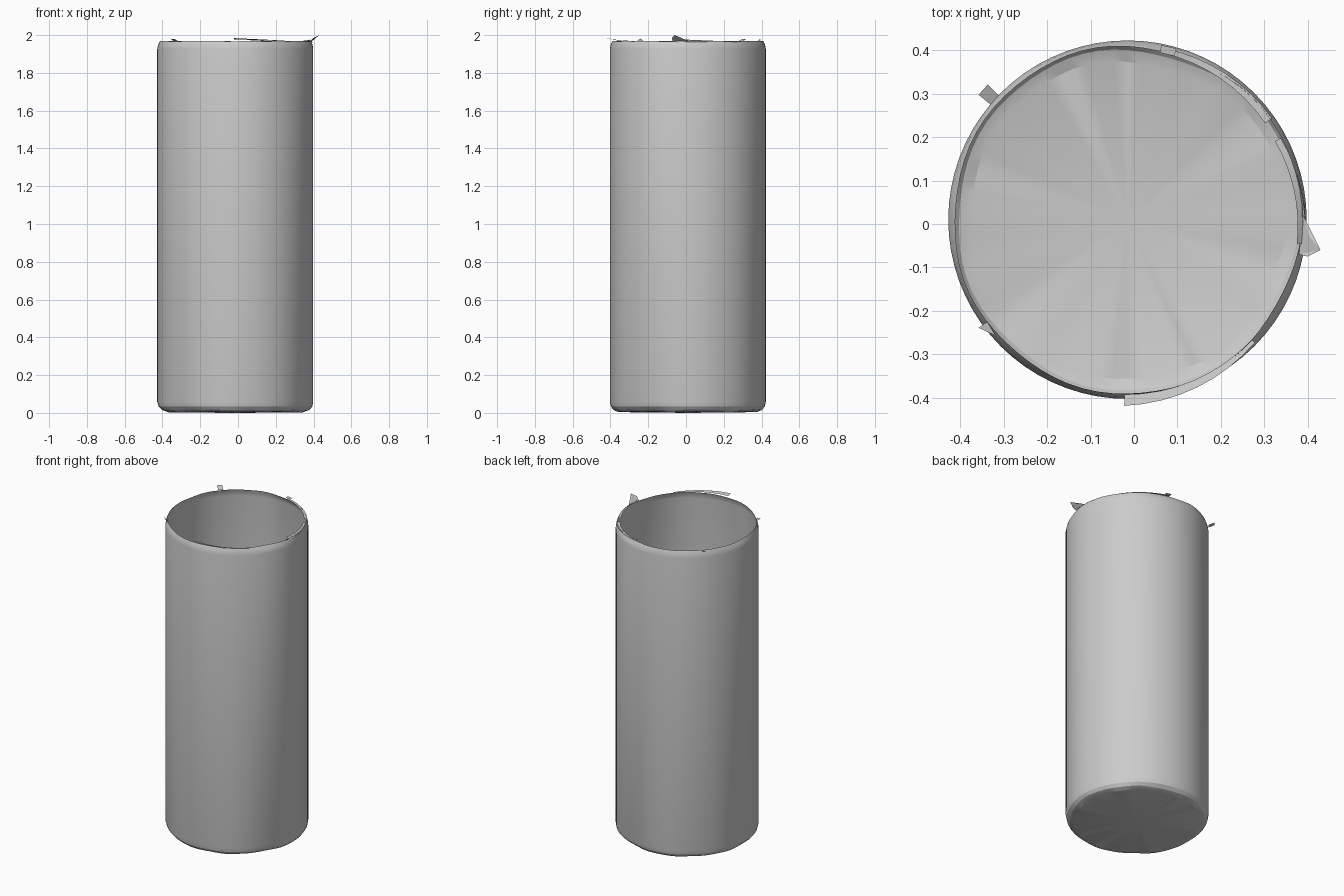
import bpy, bmesh, math
from mathutils import Vector

old = bpy.data.objects.get("Cube")
if old:
    bpy.data.objects.remove(old, do_unlink=True)

SIDES = 72
CX, CY, RADIUS = -0.015, 0.01, 0.413

metal = bpy.data.materials.new("light_grey_metal")
metal.use_nodes = True
metal.diffuse_color = (0.6, 0.6, 0.6, 1)
metal.node_tree.nodes["Principled BSDF"].inputs["Base Color"].default_value = (0.6, 0.6, 0.6, 1)


def finish(name, bm, angle=20):
    mesh = bpy.data.meshes.new(name)
    bm.to_mesh(mesh)
    bm.free()
    obj = bpy.data.objects.new(name, mesh)
    bpy.context.collection.objects.link(obj)
    mesh.materials.append(metal)
    bpy.ops.object.select_all(action="DESELECT")
    obj.select_set(True)
    bpy.context.view_layer.objects.active = obj
    bpy.ops.object.shade_smooth_by_angle(angle=math.radians(angle))
    return obj


def wobble(a):
    """Gentle unevenness around the crimped edges, from -1 to 1."""
    return (math.sin(3 * a + 0.6) + math.sin(7 * a + 2) + math.sin(4 * a)) / 3


# Thin open can: floor, rounded foot, straight wall and turned-in rim
profile = [(0.365, 0.006), (0.392, 0.016), (0.407, 0.034), (RADIUS, 0.06),
           (RADIUS, 1.925), (0.409, 1.948), (0.4, 1.968)]
uneven = [0.010, 0.008, 0.003, 0, 0, 0.002, 0.006]

bm = bmesh.new()
rings = []
for (r, z), u in zip(profile, uneven):
    ring = []
    for i in range(SIDES):
        a = math.tau * i / SIDES
        rr = r + u * wobble(a)
        zz = z + 0.4 * u * wobble(2 * a)
        ring.append(bm.verts.new((CX + rr * math.cos(a), CY + rr * math.sin(a), zz)))
    rings.append(ring)
for low, high in zip(rings, rings[1:]):
    for i in range(SIDES):
        j = (i + 1) % SIDES
        bm.faces.new((low[i], low[j], high[j], high[i]))
centre = bm.verts.new((CX, CY, 0))
for i in range(SIDES):
    bm.faces.new((centre, rings[0][(i + 1) % SIDES], rings[0][i]))
finish("can_body", bm)


def rim_strip(name, start, end, inner, outer, steps=8):
    """Torn strip along the rim; inner and outer are (radius, z) at each end."""
    bm = bmesh.new()
    previous = None
    for k in range(steps + 1):
        t = k / steps
        a = math.radians(start + (end - start) * t)
        pair = []
        for first, last in (inner, outer):
            r, z = Vector(first).lerp(Vector(last), t)
            pair.append(bm.verts.new((CX + r * math.cos(a), CY + r * math.sin(a), z)))
        if previous:
            bm.faces.new((previous[0], previous[1], pair[1], pair[0]))
        previous = pair
    return finish(name, bm)


# Long curled slivers left along the torn edge
rim_strip("front_rim_strip", 269, 316, ((0.403, 1.978), (0.398, 1.966)),
          ((0.429, 1.984), (0.408, 1.968)))
rim_strip("back_rim_strip", 35, 78, ((0.387, 1.968), (0.392, 1.970)),
          ((0.407, 1.964), (0.404, 1.972)))
rim_strip("left_rim_strip", -8, 28, ((0.394, 1.978), (0.385, 1.968)),
          ((0.412, 1.962), (0.400, 1.966)))

# Short bent tabs
rim_strip("square_tab", 136, 140, ((0.412, 1.965), (0.412, 1.965)),
          ((0.448, 1.980), (0.448, 1.980)), 1)
rim_strip("back_tab", 74, 79, ((0.392, 1.978), (0.392, 1.978)),
          ((0.410, 1.980), (0.410, 1.980)), 1)
rim_strip("front_right_tab", 216, 221, ((0.400, 1.966), (0.404, 1.966)),
          ((0.424, 1.982), (0.406, 1.972)), 1)

# Pointed flap on the left side of the rim
bm = bmesh.new()
flap = [bm.verts.new(p) for p in ((0.38, -0.07, 1.965), (0.40, -0.075, 1.985),
                                  (0.43, -0.06, 2.0), (0.405, -0.03, 1.985),
                                  (0.39, 0.02, 1.966))]
tip = flap[2]
for a, b in ((0, 1), (3, 4)):
    bm.faces.new((flap[a], flap[b], tip))
bm.faces.new((flap[0], tip, flap[3]))
bm.faces.new((flap[0], flap[3], flap[4]))
finish("pointed_flap", bm)
